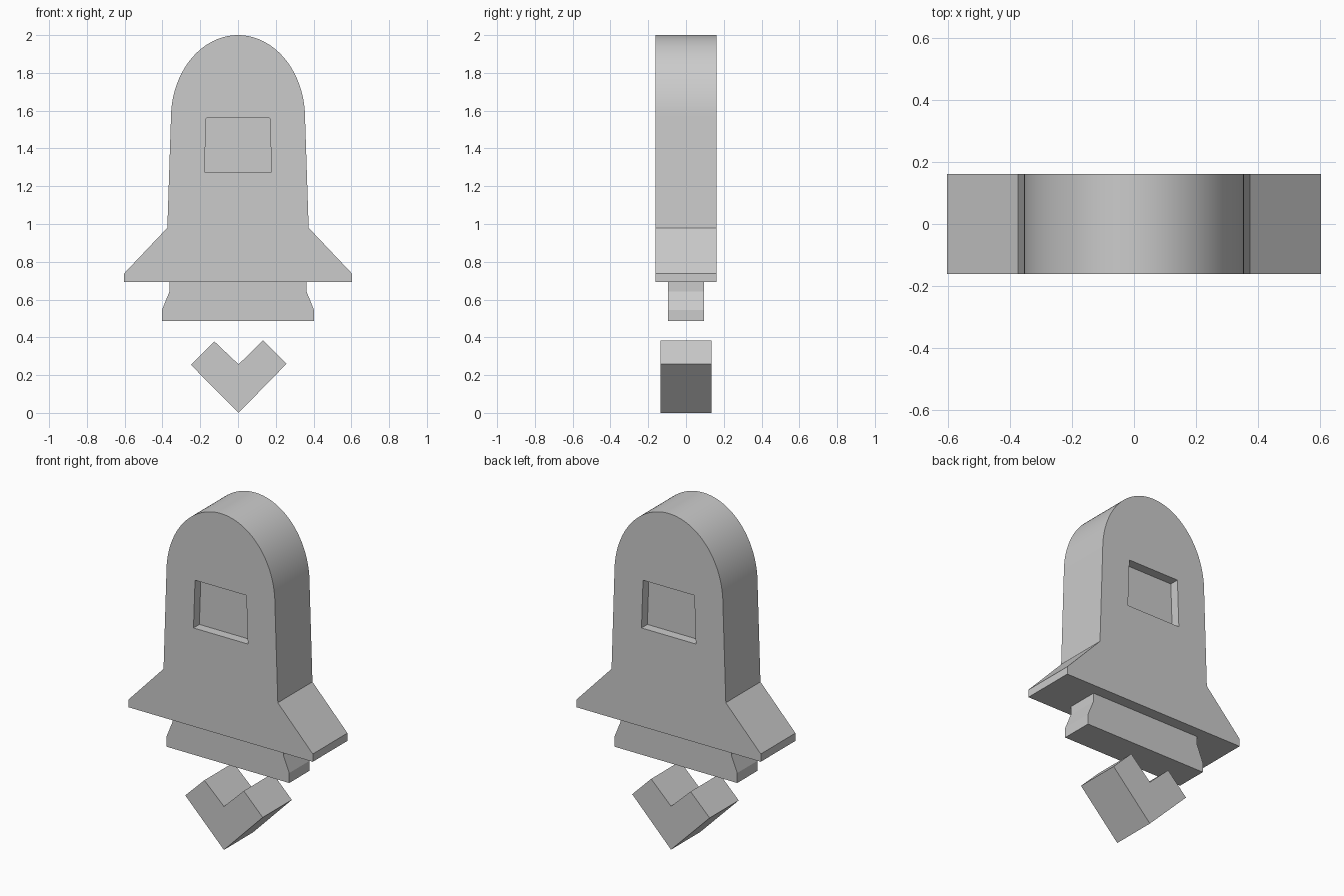
import bpy, bmesh, math

if "Cube" in bpy.data.objects:
    bpy.data.objects.remove(bpy.data.objects["Cube"])


def extrude_profile(name, pts, y0, y1):
    """Closed (x, z) outline extruded along y."""
    bm = bmesh.new()
    face = bm.faces.new([bm.verts.new((x, y0, z)) for x, z in pts])
    ext = bmesh.ops.extrude_face_region(bm, geom=[face])["geom"]
    bmesh.ops.translate(bm, vec=(0, y1 - y0, 0),
                        verts=[v for v in ext if isinstance(v, bmesh.types.BMVert)])
    bmesh.ops.recalc_face_normals(bm, faces=bm.faces)
    mesh = bpy.data.meshes.new(name)
    bm.to_mesh(mesh)
    bm.free()
    ob = bpy.data.objects.new(name, mesh)
    bpy.context.collection.objects.link(ob)
    return ob


def mirrored(half):
    """Right half outline plus its mirror image; points on x = 0 are not doubled."""
    return half + [(-x, z) for x, z in reversed(half) if x > 1e-6]


def select(ob):
    bpy.ops.object.select_all(action='DESELECT')
    ob.select_set(True)
    bpy.context.view_layer.objects.active = ob


# Hull with swept fins and an elliptical nose
N = 32
nose = [(0.355 * math.cos(math.pi / 2 * i / N), 1.56 + 0.44 * math.sin(math.pi / 2 * i / N))
        for i in range(N)] + [(0, 2.0)]
hull = extrude_profile("rocket_hull",
                       mirrored([(0.603, 0.692), (0.603, 0.738), (0.374, 0.98)] + nose),
                       -0.162, 0.162)

# Window recesses, front and back
window = mirrored([(0.178, 1.275), (0.168, 1.56)])
for side in (-1, 1):
    cutter = extrude_profile("window_cutter", window, side * 0.107, side * 0.25)
    cutter.hide_render = True
    mod = hull.modifiers.new("window", 'BOOLEAN')
    mod.operation = 'DIFFERENCE'
    mod.solver = 'EXACT'
    mod.object = cutter
    select(hull)
    bpy.ops.object.modifier_apply(modifier=mod.name)
    bpy.data.objects.remove(cutter)

select(hull)
bpy.ops.object.shade_smooth_by_angle(angle=math.radians(20))

# Flared engine nozzle under the hull
extrude_profile("engine_nozzle",
                mirrored([(0.402, 0.487), (0.402, 0.546), (0.363, 0.642), (0.363, 0.692)]),
                -0.095, 0.095)

# Chevron exhaust flame, floating below
extrude_profile("exhaust_flame",
                [(0.003, 0), (0.257, 0.26), (0.133, 0.384), (0.003, 0.257),
                 (-0.125, 0.378), (-0.25, 0.255)],
                -0.136, 0.136)
